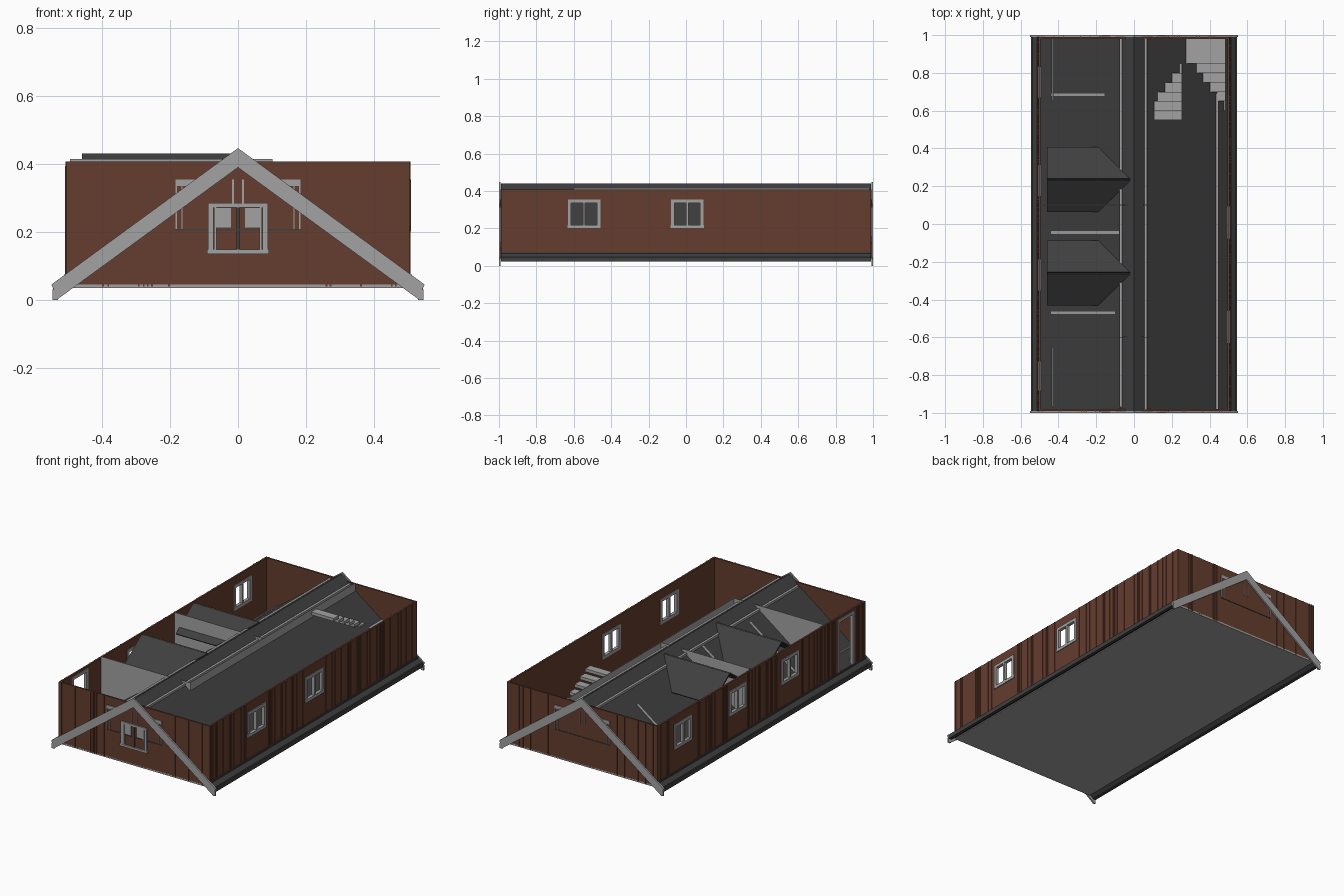
import bpy, random
from math import hypot

random.seed(4)
cube = bpy.data.objects.get("Cube")
if cube:
    bpy.data.objects.remove(cube, do_unlink=True)


def material(name, r, g, b):
    m = bpy.data.materials.new(name)
    m.use_nodes = True
    m.diffuse_color = (r, g, b, 1)
    m.node_tree.nodes["Principled BSDF"].inputs["Base Color"].default_value = (r, g, b, 1)
    return m


BROWN = material("brown timber", 0.13, 0.047, 0.028)
LIGHT = material("light grey trim", 0.36, 0.36, 0.36)
DARK = material("dark grey roofing", 0.05, 0.05, 0.05)

PITCH, RIDGE = 0.73, 0.44
WALL_X, WALL_Y, BASE, TOP = 0.505, 0.99, 0.04, 0.408


def roof_z(x):
    return RIDGE - PITCH * abs(x)


def mesh(name, verts, faces, mat):
    me = bpy.data.meshes.new(name)
    me.from_pydata(verts, [], faces)
    me.materials.append(mat)
    ob = bpy.data.objects.new(name, me)
    bpy.context.collection.objects.link(ob)
    return ob


def prism(name, profile, y0, y1, mat):
    """Extrude a counter-clockwise x-z profile along y."""
    n = len(profile)
    verts = [(x, y, z) for y in (y0, y1) for x, z in profile]
    faces = [list(range(n)), list(range(2 * n - 1, n - 1, -1))]
    faces += [[i, i + n, (i + 1) % n + n, (i + 1) % n] for i in range(n)]
    return mesh(name, verts, faces, mat)


def box(name, x0, x1, y0, y1, z0, z1, mat):
    return prism(name, [(x0, z0), (x1, z0), (x1, z1), (x0, z1)], y0, y1, mat)


# Floor slab
box("floor_slab", -0.5, 0.5, -WALL_Y, WALL_Y, 0.035, 0.046, LIGHT)

# End walls
for side, label in ((-1, "front"), (1, "back")):
    a, b = sorted((side * WALL_Y, side * (WALL_Y - 0.01)))
    box(label + "_wall", -WALL_X, WALL_X, a, b, BASE, TOP, BROWN)


# Long walls, split around their openings (y0, y1, z0, z1)
def long_wall(label, side, openings):
    a, b = sorted((side * WALL_X, side * (WALL_X - 0.01)))
    y = -WALL_Y + 0.01
    for o0, o1, z0, z1 in openings:
        box(label + "_wall_panel", a, b, y, o0, BASE, TOP, BROWN)
        box(label + "_wall_sill", a, b, o0, o1, BASE, z0, BROWN)
        box(label + "_wall_head", a, b, o0, o1, z1, TOP, BROWN)
        y = o1
    box(label + "_wall_panel", a, b, y, WALL_Y - 0.01, BASE, TOP, BROWN)
    # Narrow upright battens, bunched irregularly
    y = -WALL_Y + 0.01
    while y < WALL_Y - 0.02:
        if all(y + 0.02 < o[0] or y - 0.015 > o[1] for o in openings):
            c, d = sorted((side * WALL_X, side * (WALL_X + 0.003)))
            box(label + "_batten", c, d, y, y + 0.005, BASE, TOP, BROWN)
        y += random.choice((0.012, 0.015, 0.03, 0.06))


def window_frame(label, side, y0, y1, z0, z1, mullion=True):
    a, b = sorted((side * (WALL_X - 0.014), side * (WALL_X + 0.005)))
    t = 0.014
    box(label + "_jamb", a, b, y0 - 0.004, y0 + t, z0, z1, LIGHT)
    box(label + "_jamb", a, b, y1 - t, y1 + 0.004, z0, z1, LIGHT)
    box(label + "_head", a, b, y0 - 0.004, y1 + 0.004, z1 - t, z1 + 0.004, LIGHT)
    if mullion:
        box(label + "_sill", a, b, y0 - 0.006, y1 + 0.006, z0 - 0.004, z0 + t, LIGHT)
        m = (y0 + y1) / 2
        box(label + "_mullion", a, b, m - 0.006, m + 0.006, z0, z1, LIGHT)


east = [(c - 0.083, c + 0.083, 0.205, 0.35) for c in (-0.545, 0.007)]
west = [(c - 0.08, c + 0.08, 0.21, 0.355) for c in (-0.27, 0.23, 0.75)]
door = (-0.88, -0.73, 0.06, 0.39)
long_wall("left", 1, east)
long_wall("right", -1, [door] + west)
for w in east:
    window_frame("left_window", 1, *w)
for w in west:
    window_frame("right_window", -1, *w)
window_frame("door", -1, *door, mullion=False)

# End wall battens
for side, label in ((-1, "front"), (1, "back")):
    x = -WALL_X
    while x < WALL_X - 0.01:
        if abs(x) > 0.2:
            a, b = sorted((side * WALL_Y, side * (WALL_Y + 0.003)))
            box(label + "_batten", x, x + 0.005, a, b, BASE, TOP, BROWN)
        x += random.choice((0.012, 0.015, 0.05, 0.09))

# Main roof: two slabs running through the side walls to low eaves
E = 0.54
prism("main_roof", [(-E, roof_z(E)), (-E + 0.015, roof_z(E) - 0.022), (0, RIDGE - 0.033),
                    (E - 0.015, roof_z(E) - 0.022), (E, roof_z(E)), (0, RIDGE)],
      -WALL_Y + 0.001, WALL_Y - 0.001, DARK)

# Bargeboards at both gables
for y0, y1, label in ((-1, -0.991, "front"), (0.991, 1, "back")):
    prism(label + "_bargeboard",
          [(-0.55, 0.045), (-0.53, 0.003), (0, 0.39), (0.53, 0.003), (0.55, 0.045), (0, 0.447)],
          y0, y1, LIGHT)
    for s in (-1, 1):
        a, b = sorted((s * 0.53, s * 0.547))
        box(label + "_board_foot", a, b, y0, y1, 0.0, 0.03, LIGHT)

# Gutter strips along the eaves
for s in (-1, 1):
    a, b = sorted((s * 0.527, s * 0.545))
    box("eave_fascia", a, b, -0.99, 0.99, 0.022, 0.048, DARK)
    a, b = sorted((s * 0.507, s * 0.513))
    box("eave_flashing", a, b, -0.99, 0.99, 0.06, 0.075, DARK)

# Dormers: gabled slabs whose valleys meet the main roof
for yc in (0.235, -0.26):
    for s in (-1, 1):
        half, ridge = 0.168, 0.424
        eave = ridge - half * PITCH
        verts = [(-0.46, yc, ridge), (-0.02, yc, ridge),
                 (-0.19, yc + s * half, eave), (-0.46, yc + s * half, eave)]
        ob = mesh("dormer_roof", verts, [(0, 1, 2, 3) if s < 0 else (3, 2, 1, 0)], DARK)
        mod = ob.modifiers.new("thickness", "SOLIDIFY")
        mod.thickness = 0.008

# Thin upper partitions standing clear of the roof
box("long_thin_partition", 0.097, 0.101, -0.6, 0.98, 0.05, 0.415, LIGHT)
for y in (-0.6, 0.1):
    box("cross_thin_partition", -0.495, 0.1, y - 0.002, y + 0.002, 0.05, 0.415, LIGHT)

# Partitions reaching just through the roof
for x, y0, y1, t in ((-0.07, -0.97, 0.98, 0.007), (0.063, -0.98, 0.98, 0.007),
                     (0.44, -0.98, 0.69, 0.007), (-0.43, -0.97, -0.65, 0.003),
                     (-0.43, 0.65, 0.98, 0.003)):
    box("long_partition", x - t, x + t, y0, y1, 0.05, roof_z(x) + 0.008, LIGHT)
for y, x1 in ((-0.47, -0.1), (-0.045, -0.08), (0.685, -0.155)):
    prism("cross_partition", [(-0.44, 0.05), (x1, 0.05), (x1, roof_z(x1) + 0.005),
                              (-0.44, roof_z(0.44) + 0.005)], y - 0.007, y + 0.007, LIGHT)

# Staircase: lower flight, landing, upper flight
box("stair_landing", 0.105, 0.485, 0.85, 0.98, 0.222, 0.24, LIGHT)
for i in range(6):
    y, z = 0.85 - 0.05 * i, 0.265 + 0.028 * i
    box("upper_tread", 0.105, 0.255, y - 0.05, y, z - 0.018, z, LIGHT)
for i in range(5):
    y, z = 0.85 - 0.05 * i, 0.2 - 0.027 * i
    box("lower_tread", 0.33, 0.485, y - 0.05, y, z - 0.018, z, LIGHT)


# Gable windows: a bar is a flat strip on an end wall
def bar(name, side, x0, x1, z0, z1, mat=LIGHT, depth=0.004):
    a, b = sorted((side * WALL_Y, side * (WALL_Y + depth)))
    box(name, x0, x1, a, b, z0, z1, mat)


for side, label in ((-1, "front"), (1, "back")):
    bar(label + "_wide_window_sill", side, -0.185, 0.185, 0.205, 0.209, DARK, 0.003)
    for s in (-1, 1):
        for u in (0.165, 0.182):
            a, b = sorted((s * (u - 0.002), s * (u + 0.002)))
            bar(label + "_wide_window_edge", side, a, b, 0.209, 0.355)
        a, b = sorted((s * 0.1, s * 0.184))
        bar(label + "_wide_window_head", side, a, b, 0.335, 0.355)
        a, b = sorted((s * 0.012, s * 0.018))
        bar(label + "_wide_window_mullion", side, a, b, 0.285, 0.355)

# Small front window with light upper panes
for s in (-1, 1):
    for u, w in ((0.08, 0.008), (0.067, 0.003)):
        a, b = sorted((s * (u - w), s * (u + w)))
        bar("front_window_jamb", -1, a, b, 0.14, 0.285, LIGHT, 0.008)
    a, b = sorted((s * 0.02, s * 0.063))
    bar("front_window_pane", -1, a, b, 0.213, 0.27)
bar("front_window_head", -1, -0.088, 0.088, 0.272, 0.285, LIGHT, 0.008)
bar("front_window_sill", -1, -0.092, 0.092, 0.135, 0.148, LIGHT, 0.009)
bar("front_window_mullion", -1, -0.004, 0.004, 0.148, 0.272, DARK, 0.006)
